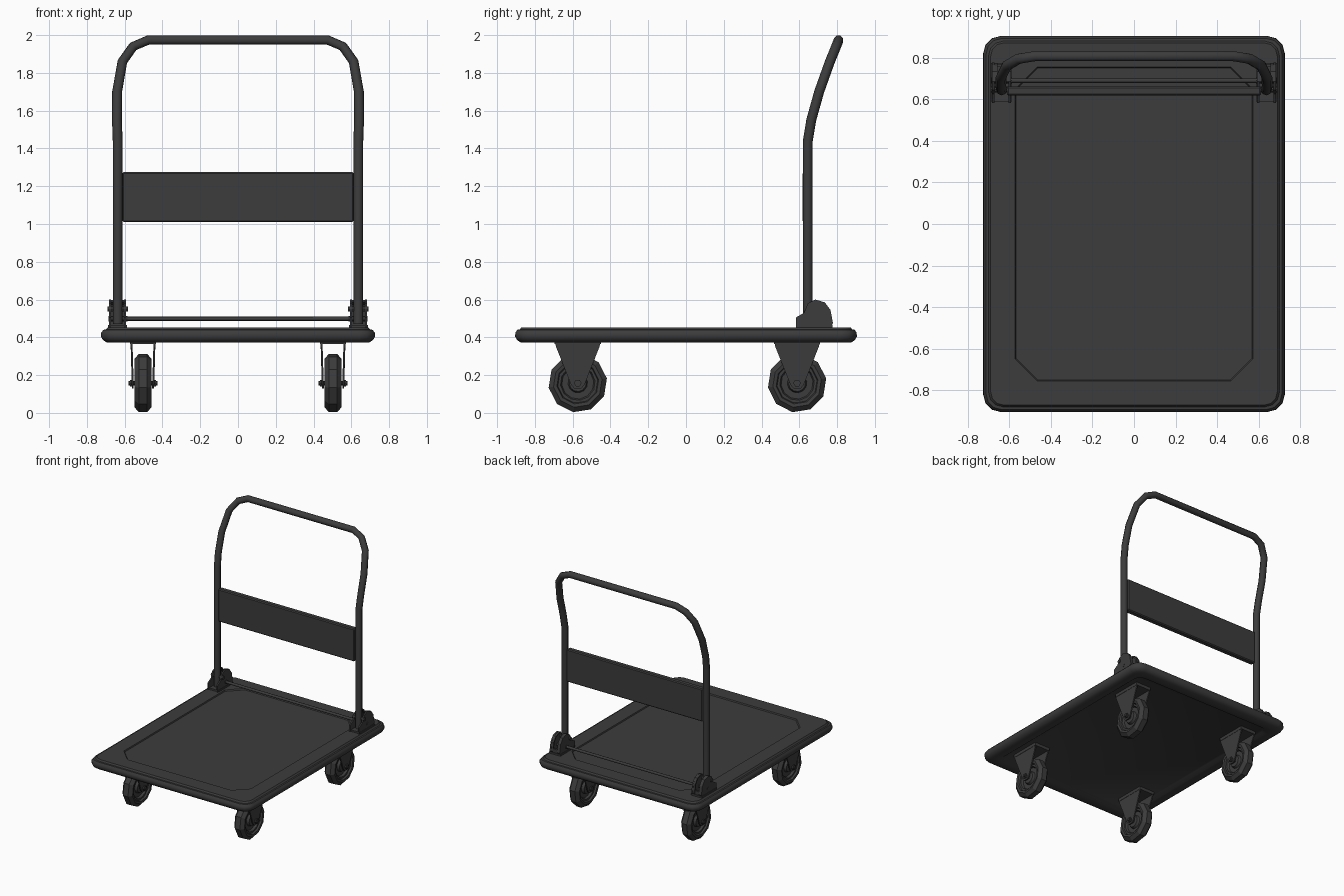
import bpy, bmesh, math
from mathutils import Vector

if "Cube" in bpy.data.objects:
    bpy.data.objects.remove(bpy.data.objects["Cube"])

dark = bpy.data.materials.new("dark_grey")
dark.diffuse_color = (0.045, 0.045, 0.045, 1)
dark.use_nodes = True
dark.node_tree.nodes["Principled BSDF"].inputs["Base Color"].default_value = dark.diffuse_color


def finish(name, bm, smooth=None):
    bmesh.ops.recalc_face_normals(bm, faces=bm.faces)
    me = bpy.data.meshes.new(name)
    bm.to_mesh(me)
    bm.free()
    me.materials.append(dark)
    ob = bpy.data.objects.new(name, me)
    bpy.context.scene.collection.objects.link(ob)
    if smooth:
        bpy.ops.object.select_all(action='DESELECT')
        ob.select_set(True)
        bpy.context.view_layer.objects.active = ob
        bpy.ops.object.shade_smooth_by_angle(angle=math.radians(smooth))
    return ob


def skin(bm, rings, close=False, caps=True):
    """Bridge successive rings of points with quads."""
    vs = [[bm.verts.new(p) for p in r] for r in rings]
    pairs = list(zip(vs, vs[1:])) + ([(vs[-1], vs[0])] if close else [])
    n = len(vs[0])
    for a, b in pairs:
        for i in range(n):
            bm.faces.new((a[i], a[(i + 1) % n], b[(i + 1) % n], b[i]))
    if caps and not close:
        bm.faces.new(vs[0])
        bm.faces.new(vs[-1])


def prism(bm, yz, x0, x1):
    skin(bm, [[(x, y, z) for y, z in yz] for x in (x0, x1)])


def box(bm, x, y, z):
    prism(bm, [(y[0], z[0]), (y[1], z[0]), (y[1], z[1]), (y[0], z[1])], *x)


def lathe(bm, profile, centre, sides):
    """Revolve (x, radius) points about an x axis through centre."""
    cx, cy, cz = centre
    rings = []
    for k in range(sides):
        a = math.tau * (k + 0.25) / sides
        rings.append([(cx + x, cy + r * math.cos(a), cz + r * math.sin(a)) for x, r in profile])
    skin(bm, rings, close=True)


def rod(bm, x0, x1, y, z, r, sides=8):
    prism(bm, [(y + r * math.cos(math.tau * k / sides), z + r * math.sin(math.tau * k / sides))
               for k in range(sides)], x0, x1)


def rounded_rect(hx, hy, r, z, chamfer=False, seg=3):
    pts = []
    for q, (sx, sy) in enumerate([(1, 1), (-1, 1), (-1, -1), (1, -1)]):
        c = Vector((sx * (hx - r), sy * (hy - r), z))
        ends = [c + Vector((math.cos(a), math.sin(a), 0)) * r
                for a in (q * math.pi / 2, (q + 1) * math.pi / 2)]
        for i in range(seg + 1):
            a = (q + i / seg) * math.pi / 2
            arc = c + Vector((math.cos(a), math.sin(a), 0)) * r
            pts.append(ends[0].lerp(ends[1], i / seg) if chamfer else arc)
    return pts


# deck: underside lip, bulging bumper edge, top with shallow chamfered recess
bm = bmesh.new()
skin(bm, [
    rounded_rect(0.61, 0.79, 0.06, 0.390),
    rounded_rect(0.63, 0.81, 0.06, 0.373),
    rounded_rect(0.695, 0.875, 0.06, 0.373),
    rounded_rect(0.715, 0.895, 0.075, 0.386),
    rounded_rect(0.726, 0.905, 0.085, 0.405),
    rounded_rect(0.724, 0.903, 0.083, 0.425),
    rounded_rect(0.712, 0.893, 0.075, 0.440),
    rounded_rect(0.700, 0.880, 0.070, 0.441),
    rounded_rect(0.690, 0.872, 0.065, 0.453),
    rounded_rect(0.572, 0.755, 0.105, 0.453, True),
    rounded_rect(0.568, 0.750, 0.105, 0.444, True)])
finish("deck", bm, 35)

# handle tube
half = [(0.637, 0.645, 0.47), (0.637, 0.645, 1.44), (0.641, 0.663, 1.55), (0.640, 0.705, 1.70),
        (0.612, 0.762, 1.86), (0.555, 0.795, 1.94), (0.475, 0.808, 1.974)]
cu = bpy.data.curves.new("handle", 'CURVE')
cu.dimensions = '3D'
cu.bevel_depth = 0.026
cu.bevel_resolution = 2
cu.use_fill_caps = True
sp = cu.splines.new('POLY')
path = half + [(-x, y, z) for x, y, z in reversed(half)]
sp.points.add(len(path) - 1)
for p, co in zip(sp.points, path):
    p.co = (*co, 1)
sp.use_smooth = True
cu.materials.append(dark)
handle = bpy.data.objects.new("handle", cu)
bpy.context.scene.collection.objects.link(handle)
bpy.ops.object.select_all(action='DESELECT')
handle.select_set(True)
bpy.context.view_layer.objects.active = handle
bpy.ops.object.convert(target='MESH')

# cross panel with softened edges
bm = bmesh.new()
box(bm, (-0.612, 0.612), (0.618, 0.662), (1.01, 1.275))
bmesh.ops.bevel(bm, geom=list(bm.edges), offset=0.007, segments=1, affect='EDGES')
finish("handle_panel", bm)

# release bar between the hinges
bm = bmesh.new()
rod(bm, -0.60, 0.60, 0.69, 0.498, 0.011)
finish("release_bar", bm, 50)

# hinge brackets: two cheeks, base, rear cover and pins
cheek = [(0.582, 0.452), (0.582, 0.505), (0.625, 0.53), (0.645, 0.58), (0.685, 0.60),
         (0.735, 0.585), (0.765, 0.545), (0.778, 0.475), (0.765, 0.452)]
for s, side in ((-1, "left"), (1, "right")):
    bm = bmesh.new()
    for x in (0.592, 0.672):
        prism(bm, cheek, s * x, s * (x + 0.011))
    box(bm, (s * 0.588, s * 0.688), (0.59, 0.775), (0.45, 0.466))
    cover = [(0.685, 0.598), (0.735, 0.583), (0.763, 0.545), (0.775, 0.475), (0.765, 0.455),
             (0.755, 0.455), (0.763, 0.475), (0.752, 0.54), (0.728, 0.574), (0.685, 0.587)]
    for a, b in ((0.60, 0.618), (0.656, 0.675)):
        prism(bm, cover, s * a, s * b)
    box(bm, (s * 0.60, s * 0.675), (0.755, 0.77), (0.455, 0.495))
    rod(bm, s * 0.582, s * 0.690, 0.648, 0.55, 0.014)
    rod(bm, s * 0.586, s * 0.686, 0.69, 0.498, 0.014)
    finish("hinge_" + side, bm)

# casters
TYRE = [(-0.022, 0.105), (-0.042, 0.112), (-0.045, 0.13), (-0.022, 0.156),
        (0.022, 0.156), (0.045, 0.13), (0.042, 0.112), (0.022, 0.105)]
RIM = [(-0.030, 0.014), (-0.030, 0.045), (-0.010, 0.052), (-0.010, 0.085), (-0.028, 0.092), (-0.028, 0.108),
       (0.028, 0.108), (0.028, 0.092), (0.010, 0.085), (0.010, 0.052), (0.030, 0.045), (0.030, 0.014)]
for s, side in ((-1, "left"), (1, "right")):
    for y, end in ((-0.573, "front"), (0.588, "back")):
        c = (s * 0.503, y, 0.158)
        tag = f"_{end}_{side}"
        bm = bmesh.new()
        lathe(bm, TYRE, c, 10)
        finish("tyre" + tag, bm)
        bm = bmesh.new()
        lathe(bm, RIM, c, 12)
        finish("wheel_rim" + tag, bm, 40)
        # fork plates tapering to the axle, mounting plate and axle bolt
        bm = bmesh.new()
        for d in (-1, 1):
            rings = []
            for t in (0, 0.010):
                prof = [(-0.122, 0.38), (-0.115, 0.35), (-0.036, 0.15), (-0.018, 0.128),
                        (0.018, 0.128), (0.036, 0.15), (0.115, 0.35), (0.122, 0.38)]
                rings.append([(c[0] + d * (0.049 + t + 0.04 * max(0, z - 0.2)), y + dy, z)
                              for dy, z in prof])
            skin(bm, rings)
            rod(bm, c[0] + d * 0.055, c[0] + d * 0.070, y, 0.158, 0.020, 6)
        box(bm, (c[0] - 0.068, c[0] + 0.068), (y - 0.122, y + 0.122), (0.366, 0.392))
        rod(bm, c[0] - 0.077, c[0] + 0.077, y, 0.158, 0.012)
        finish("caster_fork" + tag, bm)
